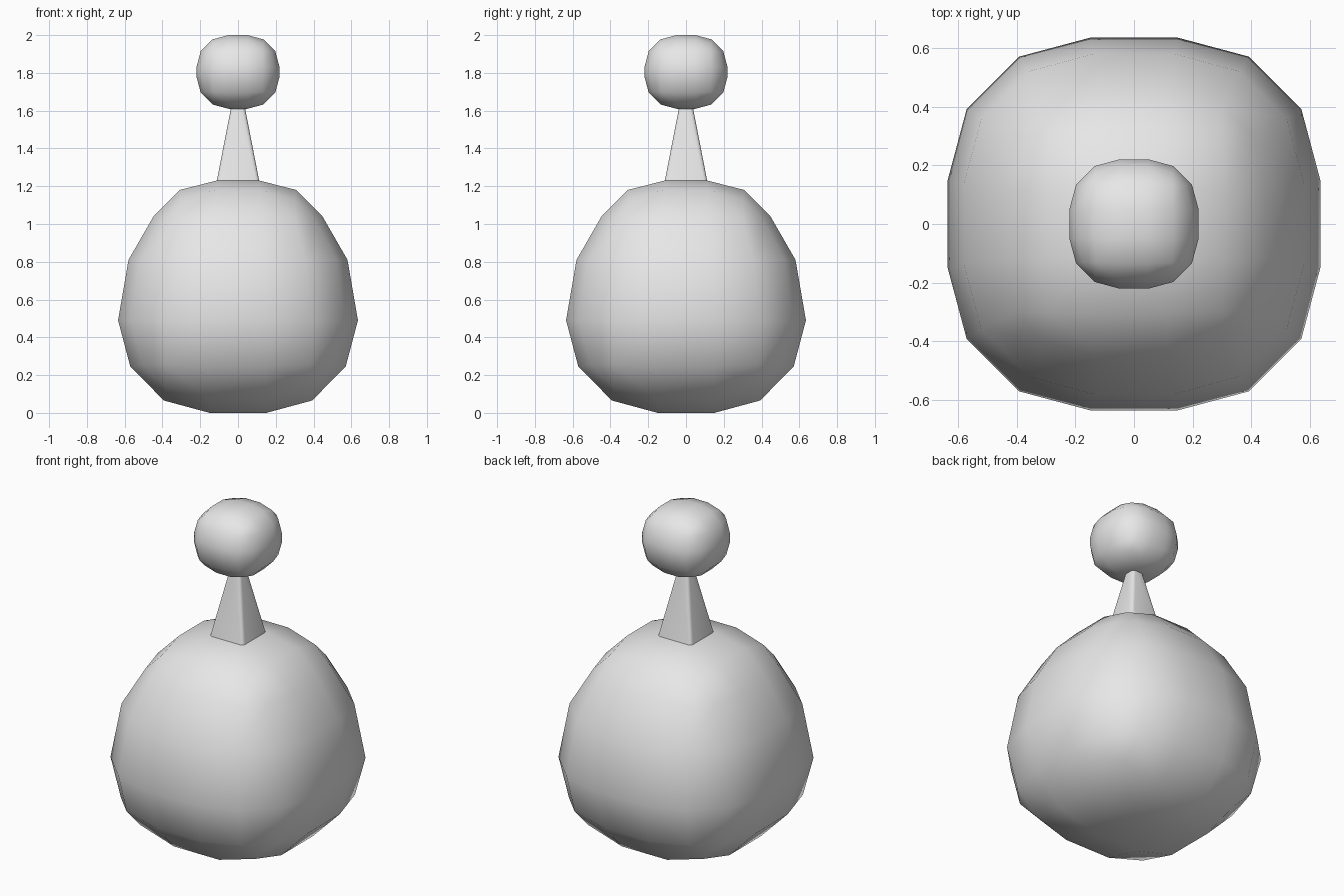
import bpy
import bmesh
from mathutils import Vector

cube = bpy.data.objects.get("Cube")
if cube:
    bpy.data.objects.remove(cube, do_unlink=True)

grey = bpy.data.materials.new("light_grey")
grey.use_nodes = True
grey.diffuse_color = (0.8, 0.8, 0.8, 1)
grey.node_tree.nodes["Principled BSDF"].inputs["Base Color"].default_value = grey.diffuse_color


def finish(bm, name, angle=None):
    """Turn the bmesh into a smooth-shaded object."""
    bmesh.ops.recalc_face_normals(bm, faces=bm.faces)
    mesh = bpy.data.meshes.new(name)
    bm.to_mesh(mesh)
    bm.free()
    mesh.materials.append(grey)
    mesh.shade_smooth()
    obj = bpy.data.objects.new(name, mesh)
    bpy.context.collection.objects.link(obj)
    return obj


def rounded_box(half, z_low, z_high, radius):
    """Square box with three-step rounded edges."""
    bm = bmesh.new()
    bmesh.ops.create_cube(bm, size=2)
    mid, half_z = (z_low + z_high) / 2, (z_high - z_low) / 2
    for v in bm.verts:
        v.co = Vector((v.co.x * half, v.co.y * half, mid + v.co.z * half_z))
    bmesh.ops.bevel(bm, geom=bm.edges[:], offset=radius, segments=3,
                    profile=0.5, affect='EDGES')
    return bm


# Round body, narrowed toward the top: (box height, final height, width factor)
TAPER = [(0, 0, 1), (0.485, 0.49, 1), (0.785, 0.81, 0.913),
         (1.028, 1.04, 0.785), (1.205, 1.18, 0.785), (1.27, 1.23, 0.75)]
body = rounded_box(0.635, 0, 1.27, 0.485)
for v in body.verts:
    for (a, za, wa), (b, zb, wb) in zip(TAPER, TAPER[1:]):
        if v.co.z <= b + 0.001:
            t = (v.co.z - a) / (b - a)
            w = wa + (wb - wa) * t
            v.co = Vector((v.co.x * w, v.co.y * w, za + (zb - za) * t))
            break
finish(body, "body")

# Square tapering neck with softened corners
neck = bmesh.new()
bmesh.ops.create_cube(neck, size=2)
for v in neck.verts:
    top = v.co.z > 0
    w = 0.035 if top else 0.113
    v.co = Vector((v.co.x * w, v.co.y * w, 1.625 if top else 1.225))
uprights = [e for e in neck.edges if abs(e.verts[0].co.z - e.verts[1].co.z) > 0.1]
bmesh.ops.bevel(neck, geom=uprights, offset=0.018, segments=3,
                profile=0.5, affect='EDGES')
neck_obj = finish(neck, "neck")
for p in neck_obj.data.polygons:
    p.use_smooth = abs(p.normal.z) < 0.9

# Small rounded knob on top
finish(rounded_box(0.22, 1.61, 2.0, 0.17), "knob")
